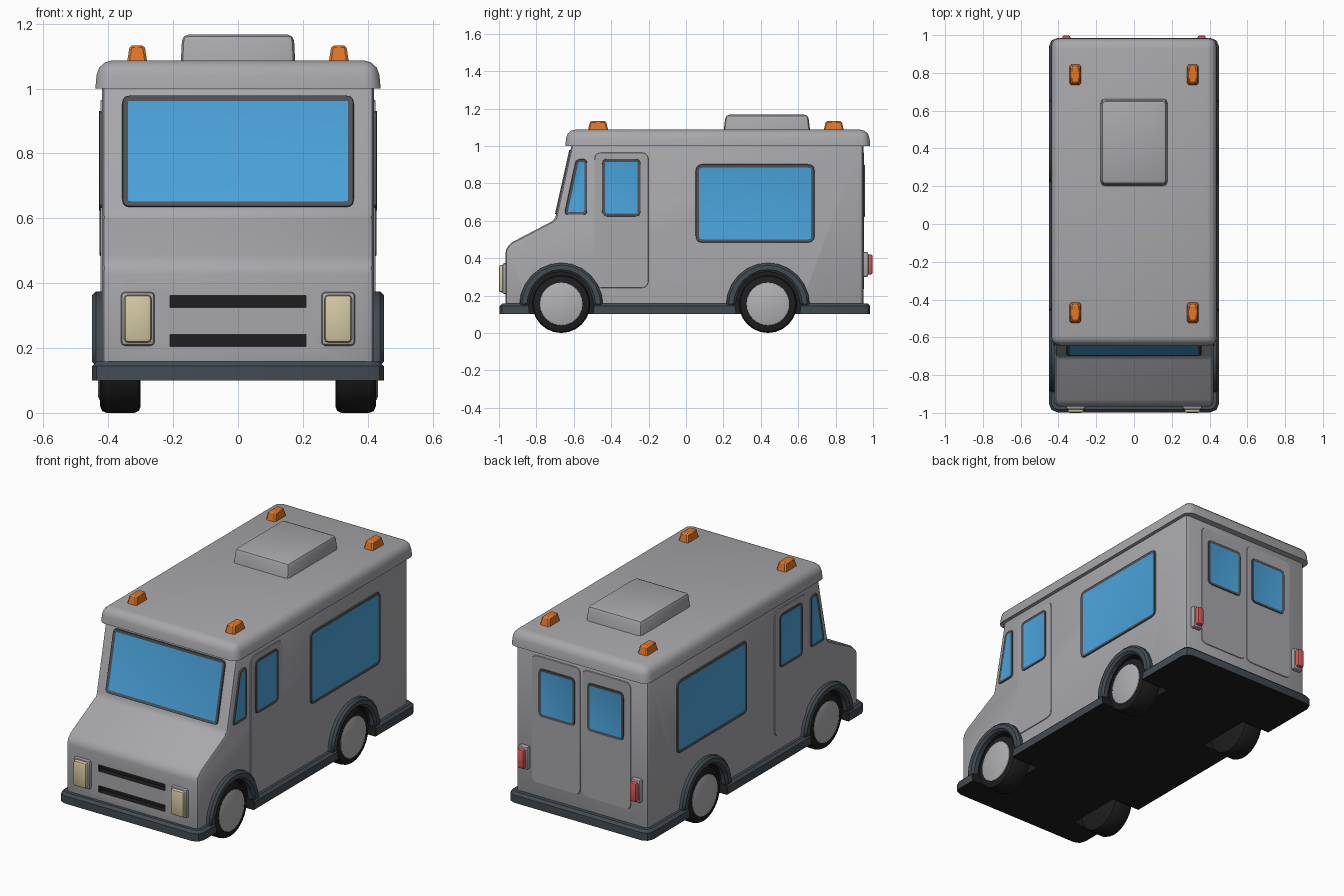
import bpy, bmesh, math
from mathutils import Vector

if "Cube" in bpy.data.objects:
    bpy.data.objects.remove(bpy.data.objects["Cube"])


def material(name, r, g, b):
    m = bpy.data.materials.new(name)
    m.diffuse_color = (r, g, b, 1)
    m.use_nodes = True
    m.node_tree.nodes["Principled BSDF"].inputs["Base Color"].default_value = m.diffuse_color
    return m


BODY = material("body_grey", .39, .39, .41)
GLASS = material("window_blue", .07, .37, .72)
FRAME = material("frame_dark_grey", .08, .09, .10)
TRIM = material("trim_slate", .055, .07, .085)
BLACK = material("rubber_black", .013, .013, .013)
ORANGE = material("marker_orange", .75, .18, .02)
RED = material("tail_red", .70, .10, .10)
CREAM = material("headlight_cream", .66, .59, .37)
HUB = material("hub_grey", .44, .44, .46)

AXLES = (-.667, .438)
AXLE_Z = .155


def make(name, bm, mats, mirror=False):
    me = bpy.data.meshes.new(name)
    bm.to_mesh(me)
    bm.free()
    ob = bpy.data.objects.new(name, me)
    bpy.context.collection.objects.link(ob)
    for m in mats:
        me.materials.append(m)
    if mirror:
        ob.modifiers.new("Mirror", 'MIRROR').use_mirror_merge = False
    return ob


def box_bm(lo, hi, taper=(0, 0)):
    bm = bmesh.new()
    bmesh.ops.create_cube(bm, size=1)
    lo, hi = Vector(lo), Vector(hi)
    for v in bm.verts:
        top = v.co.z > 0
        sx, sy = (1 if v.co.x > 0 else -1), (1 if v.co.y > 0 else -1)
        v.co = Vector([lo[i] + (v.co[i] + .5) * (hi[i] - lo[i]) for i in range(3)])
        if top:
            v.co.x -= sx * taper[0]
            v.co.y -= sy * taper[1]
    return bm


def box(name, lo, hi, mat, bevel=.01, seg=2, taper=(0, 0), bottom=True, mirror=False):
    bm = box_bm(lo, hi, taper)
    edges = [e for e in bm.edges if bottom or max(v.co.z for v in e.verts) > lo[2] + 1e-4]
    bmesh.ops.bevel(bm, geom=edges, offset=bevel, segments=seg, profile=.5, affect='EDGES')
    return make(name, bm, [mat], mirror)


def prism(name, pts, x0, x1, mats, bevel, seg, mirror=False):
    """Side outline (y, z) extruded along x."""
    bm = bmesh.new()
    f = bm.faces.new([bm.verts.new((x0, y, z)) for y, z in pts])
    ret = bmesh.ops.extrude_face_region(bm, geom=[f], use_keep_orig=True)
    for v in ret["geom"]:
        if isinstance(v, bmesh.types.BMVert):
            v.co.x = x1
    bmesh.ops.recalc_face_normals(bm, faces=bm.faces[:])
    ob = make(name, bm, mats)
    b = ob.modifiers.new("Bevel", 'BEVEL')
    b.width, b.segments, b.limit_method, b.angle_limit = bevel, seg, 'ANGLE', math.radians(32)
    if mirror:
        ob.modifiers.new("Mirror", 'MIRROR').use_mirror_merge = False
    return ob


def disc(bm, r, x0, x1, y, n=24):
    """Cylinder along x at an axle."""
    rings = [[bm.verts.new((x, y + r * math.cos(2 * math.pi * i / n),
                            AXLE_Z + r * math.sin(2 * math.pi * i / n))) for i in range(n)]
             for x in (x0, x1)]
    new = [bm.faces.new(rings[0]), bm.faces.new(rings[1])]
    for i in range(n):
        j = (i + 1) % n
        new.append(bm.faces.new((rings[0][i], rings[0][j], rings[1][j], rings[1][i])))
    bmesh.ops.recalc_face_normals(bm, faces=new)
    return [f for f in new if len(f.verts) == n]


def wheel_part(name, r, x0, x1, y, mat, bevel):
    bm = bmesh.new()
    caps = disc(bm, r, x0, x1, y)
    edges = {e for f in caps for e in f.edges}
    bmesh.ops.bevel(bm, geom=list(edges), offset=bevel, segments=2, profile=.5, affect='EDGES')
    return make(name, bm, [mat], True)


def panel(name, pts, origin, u, v, mats, r=.03, rise=.007, rim=0, mirror=False):
    """Thin rounded plate on a wall; with a rim it becomes a framed window."""
    o, u, v = Vector(origin), Vector(u), Vector(v)
    bm = bmesh.new()
    ring = []
    pts = [Vector(p) for p in pts]
    for i, p in enumerate(pts):
        a = p + (pts[i - 1] - p).normalized() * r
        b = p + (pts[(i + 1) % len(pts)] - p).normalized() * r
        for t in (0, 1 / 3, 2 / 3, 1):
            q = a * (1 - t) ** 2 + p * 2 * t * (1 - t) + b * t * t
            ring.append(bm.verts.new(o + u * q.x + v * q.y))
    f = bm.faces.new(ring)
    f.normal_update()
    bmesh.ops.inset_individual(bm, faces=[f], thickness=.002, depth=rise)
    if rim:
        bmesh.ops.inset_individual(bm, faces=[f], thickness=rim, depth=-.003)
        f.material_index = 1
    return make(name, bm, mats, mirror)


def rect(a0, b0, a1, b1):
    return [(a0, b0), (a1, b0), (a1, b1), (a0, b1)]


def apply_all(ob):
    bpy.context.view_layer.objects.active = ob
    for m in list(ob.modifiers):
        bpy.ops.object.modifier_apply(modifier=m.name)


# Body shell and skirt
body = prism("body", [(-.965, .12), (-.965, .45), (-.93, .485), (-.70, .605), (-.608, 1.02),
                      (.948, 1.02), (.948, .12)], -.42, .42, [BODY, BLACK], .022, 2)
bm = box_bm((-.45, -.997, .10), (.45, .985, .158))
bmesh.ops.bevel(bm, geom=[e for e in bm.edges if abs(e.verts[0].co.z - e.verts[1].co.z) > .01],
                offset=.045, segments=2, profile=.5, affect='EDGES')
top = [e for e in bm.edges if min(v.co.z for v in e.verts) > .15]
bmesh.ops.bevel(bm, geom=top, offset=.014, segments=1, affect='EDGES')
skirt = make("skirt", bm, [TRIM, BLACK])

# Wheel wells and grille slots cut from body and skirt
bm = bmesh.new()
for y in AXLES:
    for s in (-1, 1):
        disc(bm, .177, s * .27, s * .6, y)
for z0, z1 in ((.205, .242), (.325, .362)):
    slot = bmesh.ops.create_cube(bm, size=1)["verts"]
    for v in slot:
        v.co = (v.co.x * .42, -.97 + v.co.y * .08, (z0 + z1) / 2 + v.co.z * (z1 - z0))
cutter = make("well_cutter", bm, [])
cutter.hide_render = True
for ob in (body, skirt):
    cut = ob.modifiers.new("Cut", 'BOOLEAN')
    cut.object, cut.operation, cut.solver = cutter, 'DIFFERENCE', 'EXACT'
    apply_all(ob)
    wall = .415 if ob is body else .445
    for p in ob.data.polygons:
        x, y, z = p.center
        well = abs(x) < wall and any(math.hypot(y - a, z - AXLE_Z) < .18 for a in AXLES)
        slot = ob is body and -.96 < y < -.9 and abs(x) < .215 and .2 < z < .365
        p.material_index = 1 if well or slot or p.normal.z < -.5 else 0
bpy.data.objects.remove(cutter)

# Roof cap, vent and marker lights
box("roof", (-.44, -.645, 1.0), (.44, .985, 1.087), BODY, .045, 3, (.008, .008), False)
box("roof_vent", (-.177, .2, 1.07), (.177, .665, 1.167), BODY, .02, 2, (.005, .012), False)
for y in (-.47, .79):
    box("marker_light", (.279, y - .056, 1.075), (.343, y + .056, 1.133), ORANGE, .007, 1,
        (.009, .014), False, True)

# Wheels and arches
for y in AXLES:
    wheel_part("tyre", .155, .30, .425, y, BLACK, .02)
    wheel_part("hub", .118, .36, .431, y, HUB, .012)
    arc = [math.pi * i / 12 for i in range(13)]
    pts = [(y + .224 * math.cos(a), .145 + .23 * math.sin(a)) for a in arc]
    pts += [(y + .172 * math.cos(a), .145 + .182 * math.sin(a)) for a in reversed(arc)]
    prism("wheel_arch", pts, .40, .45, [TRIM], .012, 1, True)

# Side doors and side windows
SIDE = ((.42, 0, 0), (0, 1, 0), (0, 0, 1))
WIN = [FRAME, GLASS]
panel("cab_door", rect(-.49, .24, -.2, .965), *SIDE, [BODY], .04, .004, 0, True)
panel("door_window", rect(-.45, .622, -.242, .932), *SIDE, WIN, .03, .009, .015, True)
panel("quarter_window", [(-.652, .632), (-.528, .632), (-.528, .93), (-.588, .93)],
      *SIDE, WIN, .022, .007, .014, True)
panel("serving_window", rect(.052, .483, .687, .902), *SIDE, WIN, .035, .007, .016, True)

# Windshield on the sloped front
slope = Vector((0, .092, .415)).normalized()
panel("windshield", rect(-.357, .03, .357, .383), (0, -.70, .605), (1, 0, 0), slope,
      WIN, .025, .007, .016)

# Rear doors and their windows
REAR = ((0, .948, 0), (-1, 0, 0), (0, 0, 1))
panel("rear_door", rect(-.315, .235, -.006, .965), *REAR, [BODY], .035, .004, 0, True)
panel("rear_window", rect(-.272, .62, -.038, .9), *REAR, WIN, .03, .009, .015, True)

# Headlights and tail lights
box("headlight_bezel", (.257, -.982, .207), (.361, -.95, .373), BODY, .012, 2, mirror=True)
box("headlight", (.267, -1.0, .217), (.351, -.96, .364), CREAM, .012, 2, mirror=True)
box("tail_bezel", (.328, .94, .3), (.388, .975, .432), BODY, .01, 2, mirror=True)
box("tail_light", (.337, .95, .312), (.379, .998, .42), RED, .01, 2, mirror=True)

bpy.ops.object.select_all(action='SELECT')
bpy.context.view_layer.objects.active = body
bpy.ops.object.shade_smooth_by_angle(angle=math.radians(35))
